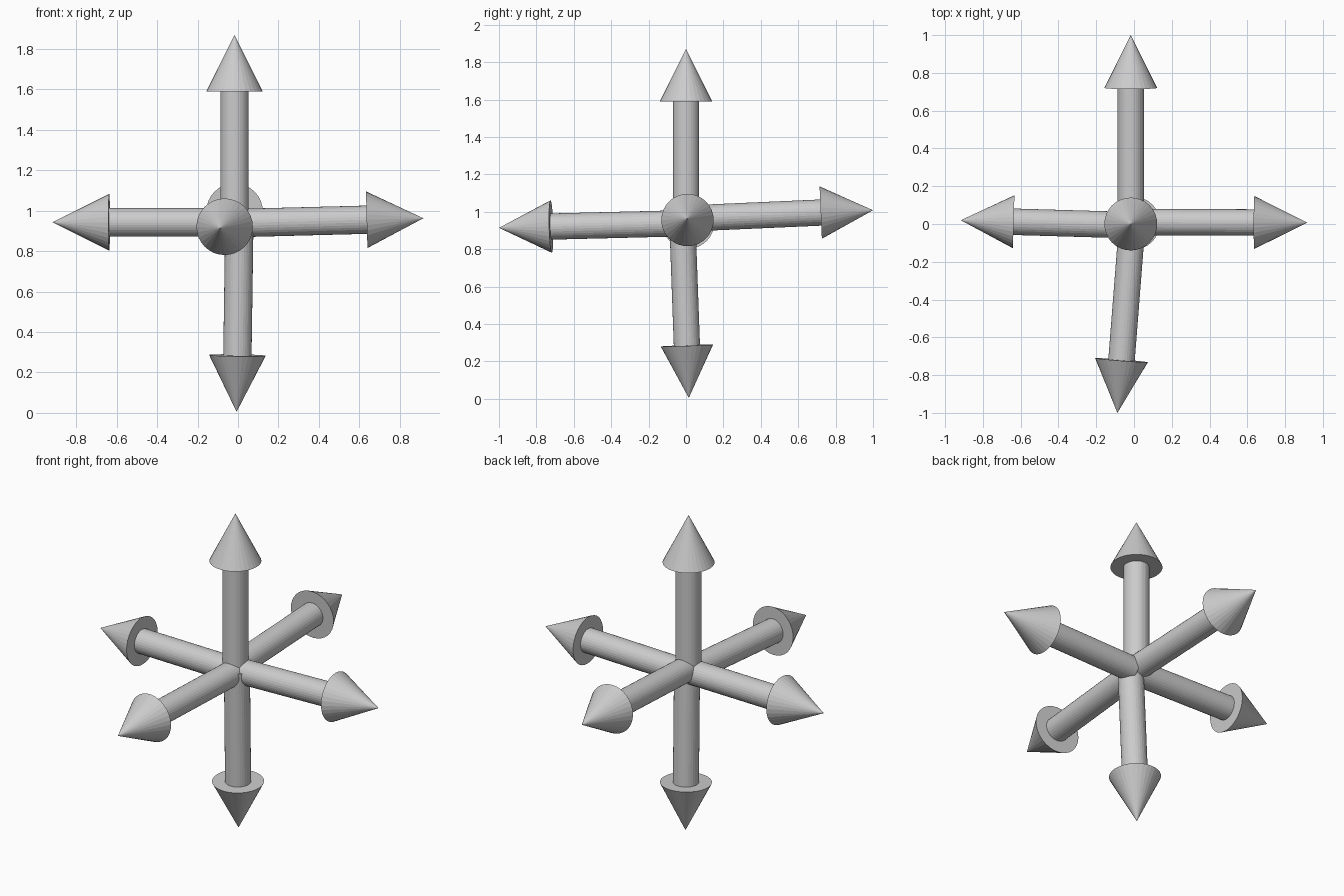
import bpy
from mathutils import Vector

if "Cube" in bpy.data.objects:
    bpy.data.objects.remove(bpy.data.objects["Cube"])

SIDES = 32
SHAFT_R, HEAD_R, HEAD_LEN = 0.07, 0.14, 0.28


def arrow(name, start, tip):
    """One arrow: a straight shaft with a cone head, built along start -> tip."""
    start, tip = Vector(start), Vector(tip)
    axis = (tip - start).normalized()
    neck = tip - axis * HEAD_LEN
    rot = axis.to_track_quat('Z', 'Y').to_euler()

    # shaft
    bpy.ops.mesh.primitive_cylinder_add(
        vertices=SIDES, radius=SHAFT_R, depth=(neck - start).length,
        location=(start + neck) / 2, rotation=rot)
    bpy.context.object.name = name + "_shaft"

    # head
    bpy.ops.mesh.primitive_cone_add(
        vertices=SIDES, radius1=HEAD_R, radius2=0, depth=HEAD_LEN,
        location=(neck + tip) / 2, rotation=rot)
    bpy.context.object.name = name + "_head"


# six slightly tilted arrows spreading from the middle
arrow("up_arrow", (-0.017, 0.0, 0.93), (-0.017, 0.0, 1.87))
arrow("down_arrow", (0.007, -0.02, 0.965), (-0.007, 0.015, 0.005))
arrow("left_arrow", (0.01, -0.007, 0.943), (-0.917, 0.02, 0.943))
arrow("right_arrow", (0.03, 0.01, 0.94), (0.917, 0.007, 0.963))
arrow("front_arrow", (-0.012, -0.03, 0.938), (-0.088, -1.0, 0.914))
arrow("back_arrow", (-0.017, 0.03, 0.965), (-0.017, 1.0, 1.008))
